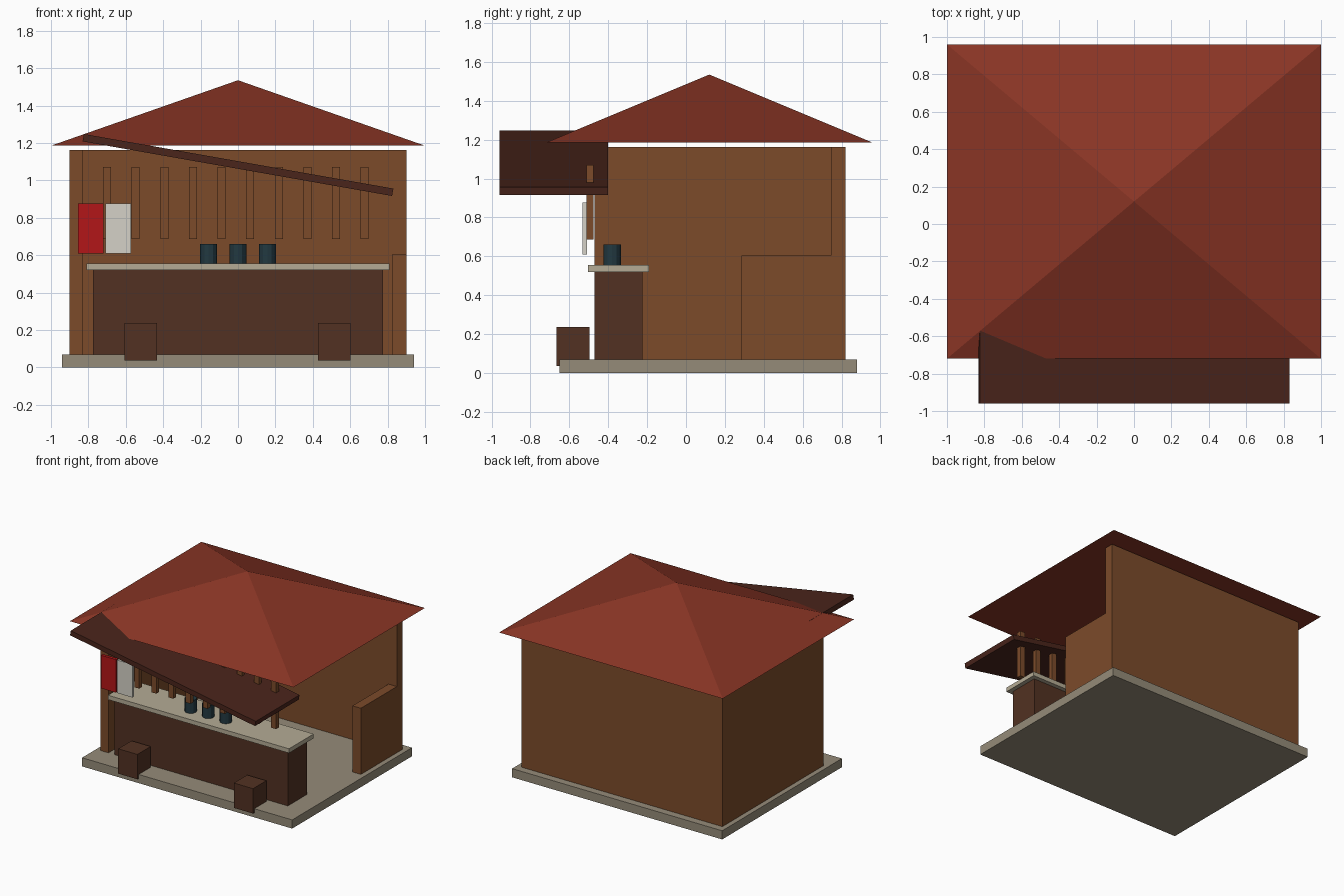
import bpy
from math import radians, sqrt

if "Cube" in bpy.data.objects:
    bpy.data.objects.remove(bpy.data.objects["Cube"])


def mat(name, r, g, b):
    m = bpy.data.materials.new(name)
    m.diffuse_color = (r, g, b, 1)
    m.use_nodes = True
    m.node_tree.nodes["Principled BSDF"].inputs["Base Color"].default_value = m.diffuse_color
    return m


WALL = mat("wall_wood", .20, .07, .023)
ROOF = mat("roof_tile", .25, .035, .018)
DARK = mat("dark_wood", .085, .031, .016)
AWNING = mat("awning_brown", .068, .018, .011)
STONE = mat("stone", .30, .26, .19)
TOP = mat("counter_cream", .46, .41, .30)
CUP = mat("dark_teal", .016, .04, .052)
RED = mat("red", .45, .008, .009)
WHITE = mat("off_white", .66, .64, .57)


def box(name, x, y, z, material):
    """Box from (min, max) ranges on each axis."""
    lo, hi = zip(x, y, z)
    bpy.ops.mesh.primitive_cube_add(size=1, location=[(a + b) / 2 for a, b in zip(lo, hi)])
    o = bpy.context.object
    o.name = name
    o.scale = [b - a for a, b in zip(lo, hi)]
    bpy.ops.object.transform_apply(location=False, rotation=False, scale=True)
    o.data.materials.append(material)
    return o


# Floor and walls (low wall on the right, open front)
box("floor_slab", (-.94, .94), (-.65, .88), (0, .07), STONE)
box("back_wall", (-.9, .9), (.745, .82), (.07, 1.163), WALL)
box("left_wall", (-.9, -.83), (-.47, .745), (.07, 1.163), WALL)
box("right_low_wall", (.825, .9), (.285, .745), (.07, .605), WALL)

# Pyramid roof
bpy.ops.mesh.primitive_cone_add(vertices=4, radius1=sqrt(2), radius2=0, depth=.35,
                                location=(0, .12, 1.36), rotation=(0, 0, radians(45)))
roof = bpy.context.object
roof.name = "roof"
bpy.ops.object.transform_apply(location=False, rotation=True, scale=False)
roof.scale = (1, .84, 1)
bpy.ops.object.transform_apply(location=False, rotation=False, scale=True)
roof.data.materials.append(ROOF)

# Tilted awning
awning = box("awning", (-.84, .84), (-.96, -.40), (1.062, 1.102), AWNING)
awning.rotation_euler.y = radians(10)

# Counter with cups
box("counter_body", (-.775, .775), (-.47, -.225), (.07, .52), DARK)
box("counter_top", (-.81, .81), (-.505, -.19), (.52, .555), TOP)
for i in range(3):
    bpy.ops.mesh.primitive_cylinder_add(vertices=12, radius=.045, depth=.105,
                                        location=((i - 1) * .157, -.38, .6075))
    cup = bpy.context.object
    cup.name = f"cup_{i + 1}"
    cup.data.materials.append(CUP)

# Hanging slats under the awning
for i in range(10):
    x = -.70 + i * .153
    box(f"hanging_slat_{i + 1}", (x - .0215, x + .0215), (-.512, -.476), (.687, 1.07), WALL)

# Hanging banners
box("red_banner", (-.855, -.72), (-.532, -.508), (.61, .877), RED)
box("white_banner", (-.708, -.573), (-.532, -.508), (.61, .877), WHITE)

# Stools
for side, x in (("left", -.52), ("right", .515)):
    box(f"{side}_stool", (x - .086, x + .086), (-.666, -.496), (.037, .238), DARK)
